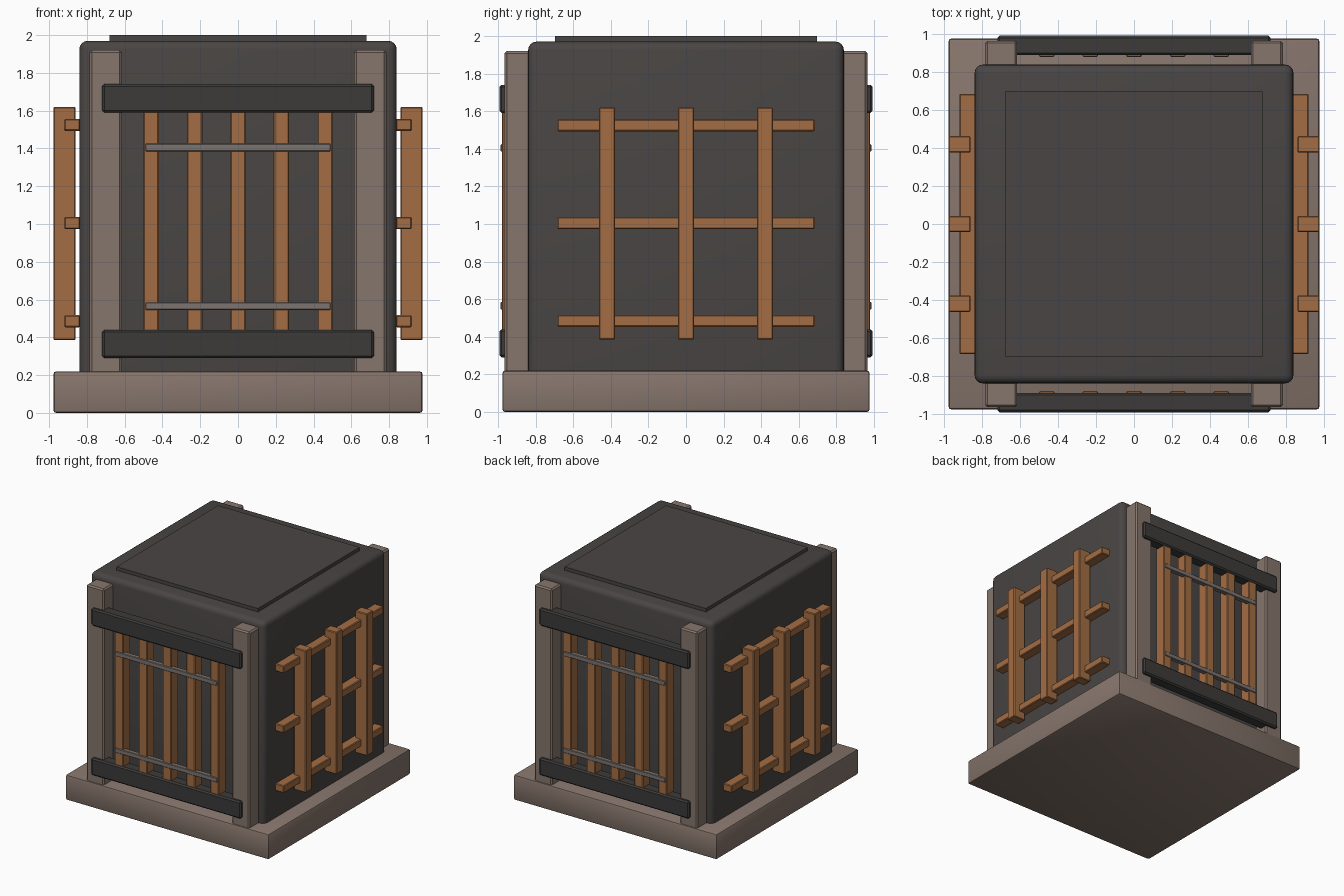
import bpy, bmesh
from mathutils import Vector

if "Cube" in bpy.data.objects:
    bpy.data.objects.remove(bpy.data.objects["Cube"])


def material(name, rgb):
    m = bpy.data.materials.new(name)
    m.diffuse_color = (*rgb, 1)
    m.use_nodes = True
    m.node_tree.nodes["Principled BSDF"].inputs["Base Color"].default_value = m.diffuse_color
    return m


charcoal = material("charcoal", (0.066, 0.060, 0.057))
dark_iron = material("dark_iron", (0.045, 0.043, 0.042))
wood = material("orange_wood", (0.37, 0.155, 0.058))
stone = material("taupe_stone", (0.24, 0.18, 0.15))
steel = material("grey_steel", (0.20, 0.175, 0.16))


def box(name, x, y, z, mat, bevel=0.01, segments=1):
    """Bevelled box from (min, max) ranges on each axis."""
    lo, hi = Vector(map(min, (x, y, z))), Vector(map(max, (x, y, z)))
    bm = bmesh.new()
    bmesh.ops.create_cube(bm, size=1)
    for v in bm.verts:
        v.co = (lo + hi) / 2 + v.co * (hi - lo)
    if bevel:
        bmesh.ops.bevel(bm, geom=bm.edges[:], offset=bevel, segments=segments,
                        profile=0.5, affect='EDGES')
    mesh = bpy.data.meshes.new(name)
    bm.to_mesh(mesh)
    bm.free()
    mesh.materials.append(mat)
    ob = bpy.data.objects.new(name, mesh)
    bpy.context.collection.objects.link(ob)
    if segments > 1:
        bpy.context.view_layer.objects.active = ob
        ob.select_set(True)
        bpy.ops.object.shade_smooth_by_angle()
        ob.select_set(False)
    return ob


# Base slab, rounded body and lid panel
box("base", (-0.977, 0.977), (-0.977, 0.977), (0, 0.22), stone, 0.015, 2)
box("body", (-0.84, 0.84), (-0.84, 0.84), (0.03, 1.97), charcoal, 0.045, 4)
box("lid_panel", (-0.68, 0.68), (-0.698, 0.698), (1.95, 2.0), charcoal, 0)

# Front and back: posts, rails, slats and thin tie bars
for s, side in ((-1, "front"), (1, "back")):
    for x in (-0.70, 0.70):
        box(side + "_post", (x - 0.085, x + 0.085), (s * 0.79, s * 0.965),
            (0.20, 1.92), stone, 0.012)
    for z in (0.365, 1.665):
        box(side + "_rail", (-0.72, 0.72), (s * 0.89, s * 0.993),
            (z - 0.075, z + 0.075), dark_iron, 0.012)
    for i in range(-2, 3):
        x = i * 0.23
        box(side + "_slat", (x - 0.041, x + 0.041), (s * 0.88, s * 0.98),
            (0.40, 1.63), wood, 0.006)
    for z in (0.565, 1.405):
        box(side + "_tie_bar", (-0.49, 0.49), (s * 0.945, s * 0.986),
            (z - 0.02, z + 0.02), steel, 0.004)

# Left and right: wooden lattice
for s, side in ((-1, "left"), (1, "right")):
    for y in (-0.42, 0, 0.42):
        box(side + "_lattice_upright", (s * 0.86, s * 0.977),
            (y - 0.043, y + 0.043), (0.385, 1.62), wood, 0.006)
    for z in (0.485, 1.005, 1.525):
        box(side + "_lattice_crossbar", (s * 0.835, s * 0.92),
            (-0.685, 0.685), (z - 0.032, z + 0.032), wood, 0.006)
